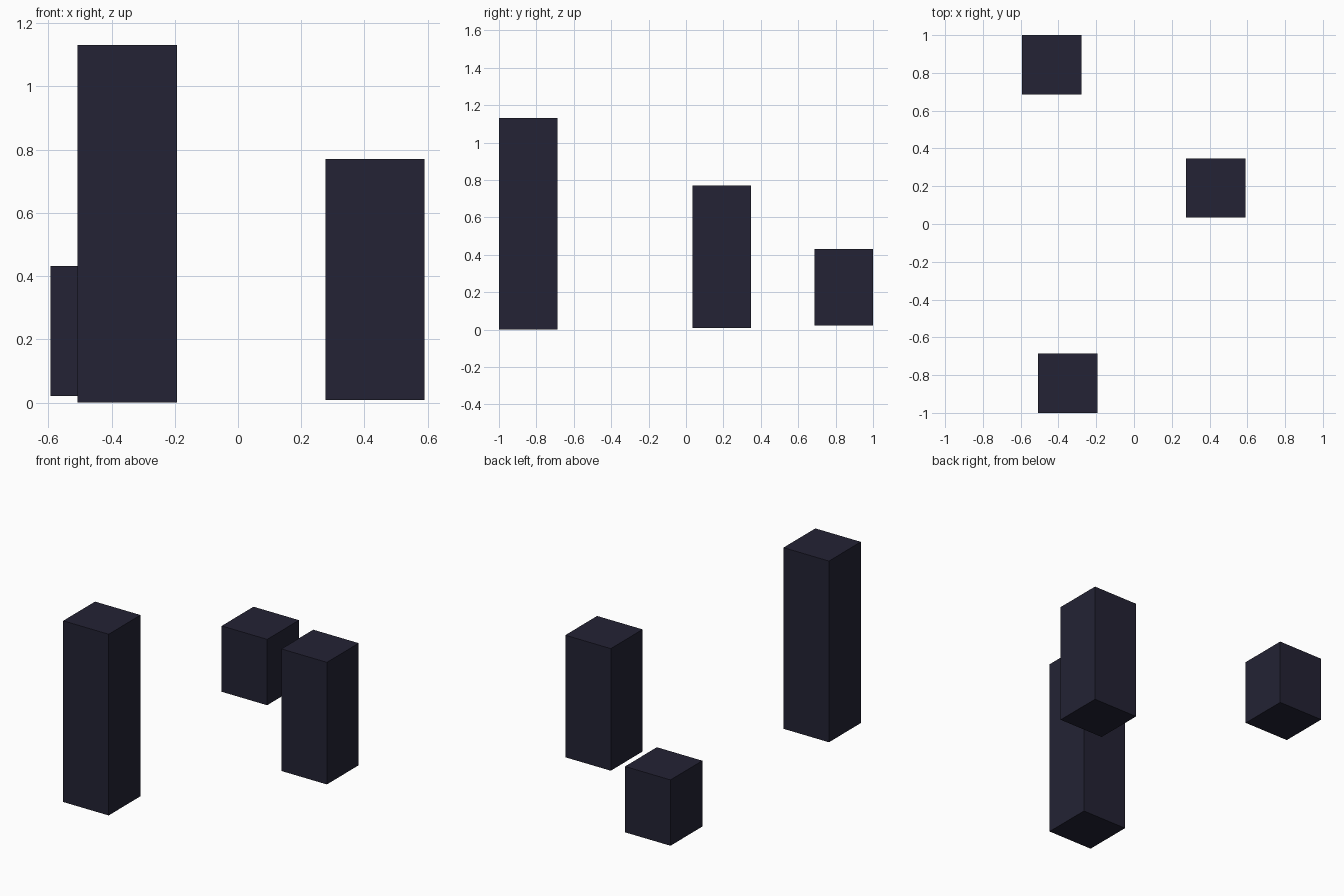
import bpy
import bmesh
from mathutils import Matrix, Vector

if "Cube" in bpy.data.objects:
    bpy.data.objects.remove(bpy.data.objects["Cube"])

WIDTH = 0.314  # square footprint shared by all pillars

dark_navy = bpy.data.materials.new("dark_navy")
dark_navy.diffuse_color = (0.0168, 0.0163, 0.0345, 1.0)
dark_navy.use_nodes = True
dark_navy.node_tree.nodes["Principled BSDF"].inputs["Base Color"].default_value = dark_navy.diffuse_color


def pillar(name, x, y, bottom, top):
    """Square pillar centred on (x, y) between two heights."""
    mesh = bpy.data.meshes.new(name)
    bm = bmesh.new()
    place = Matrix.Translation((x, y, (bottom + top) / 2))
    size = Matrix.Diagonal(Vector((WIDTH, WIDTH, top - bottom, 1)))
    bmesh.ops.create_cube(bm, size=1, matrix=place @ size)
    bm.to_mesh(mesh)
    bm.free()
    mesh.materials.append(dark_navy)
    bpy.context.collection.objects.link(bpy.data.objects.new(name, mesh))


# Three separate pillars of falling height, from front to back
pillar("tall_pillar", -0.35, -0.843, 0.0, 1.131)
pillar("middle_pillar", 0.433, 0.191, 0.008, 0.77)
pillar("short_pillar", -0.436, 0.843, 0.021, 0.432)
